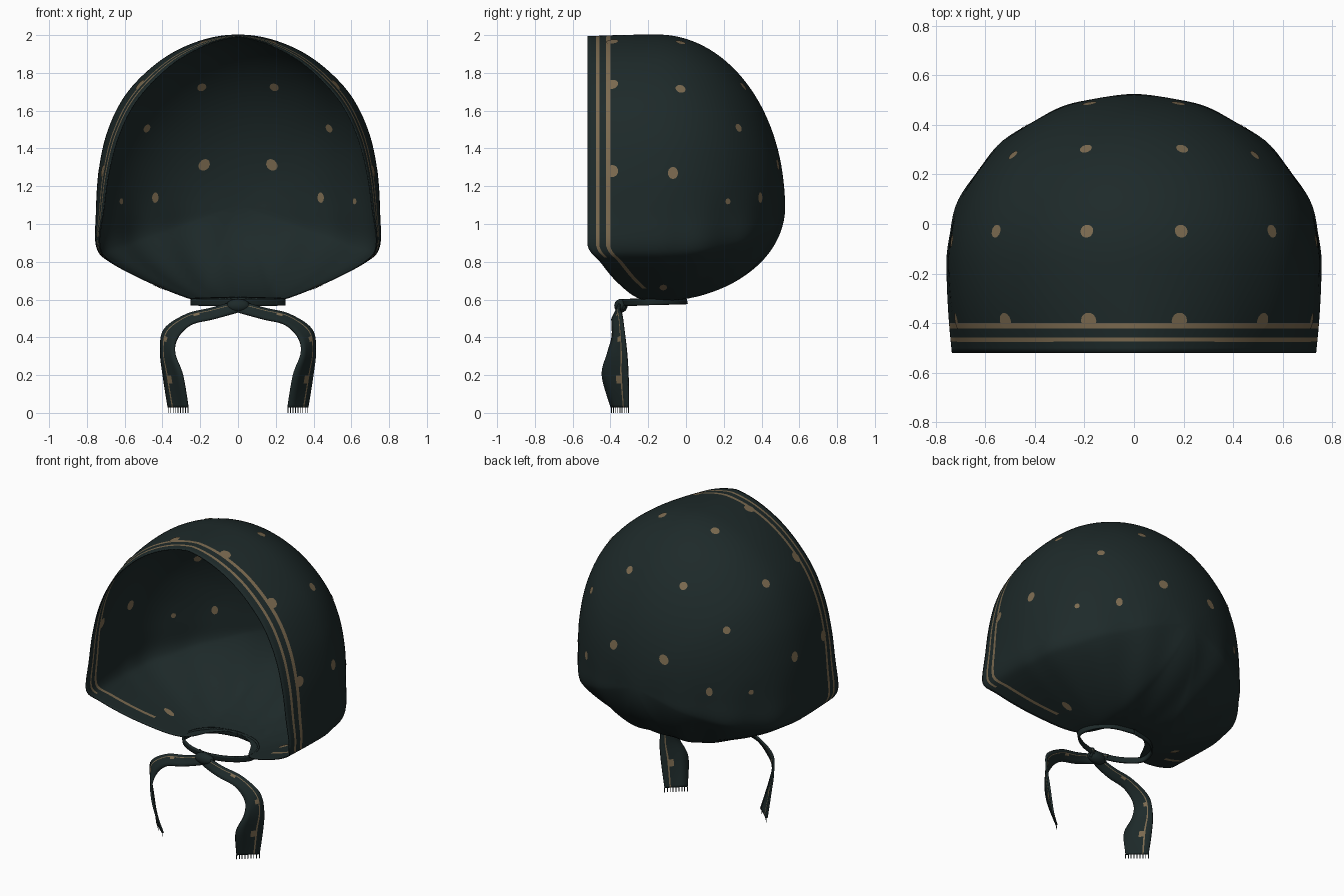
import bpy, bmesh, math
from mathutils import Vector

if "Cube" in bpy.data.objects:
    bpy.data.objects.remove(bpy.data.objects["Cube"])

def material(name, rgb):
    m = bpy.data.materials.new(name)
    m.diffuse_color = (*rgb, 1)
    m.use_nodes = True
    m.node_tree.nodes["Principled BSDF"].inputs["Base Color"].default_value = m.diffuse_color
    return m

TEAL = material("dark teal cloth", (0.0125, 0.0225, 0.0225))
TAN = material("tan print", (0.20, 0.145, 0.08))

def spline(keys, t):
    """Catmull-Rom through keys, t measured in key steps"""
    n = len(keys) - 1
    i = min(max(int(math.floor(t)), 0), n - 1)
    f = t - i
    p = [Vector(keys[min(max(j, 0), n)]) for j in (i - 1, i, i + 1, i + 2)]
    return 0.5 * (2 * p[1] + (p[2] - p[0]) * f + (2 * p[0] - 5 * p[1] + 4 * p[2] - p[3]) * f * f
                  + (3 * p[1] - p[0] - 3 * p[2] + p[3]) * f ** 3)

def finish(name, bm, smooth=True):
    me = bpy.data.meshes.new(name)
    bm.to_mesh(me)
    bm.free()
    me.materials.append(TEAL)
    me.materials.append(TAN)
    for p in me.polygons:
        p.use_smooth = smooth
    ob = bpy.data.objects.new(name, me)
    bpy.context.collection.objects.link(ob)
    return ob

def thicken(ob, t):
    mod = ob.modifiers.new("cloth thickness", 'SOLIDIFY')
    mod.thickness = t
    mod.offset = 0

# ---- hood: half outline seen from the front (x, z) and y where the cloth ends
HALF = [(0, 2.0, -.52), (.2, 1.968, -.52), (.4, 1.87, -.52), (.58, 1.7, -.52),
        (.685, 1.5, -.52), (.735, 1.28, -.52), (.75, 1.05, -.52), (.748, .88, -.52),
        (.677, .8, -.455), (.466, .69, -.36), (.25, .605, -.24), (.14, .595, -.07), (0, .595, 0)]
N = len(HALF) - 1
OUT = [(-x, z, y) for x, z, y in reversed(HALF)] + HALF[1:]
YC, ZC, RY = -.15, 1.1, .67
BACK = RY * math.pi / 2

def hood_point(u, y):
    ox, oz, _ = spline(OUT, u + N)
    ang = math.atan2(oz - ZC, abs(ox))
    if y > YC:
        k = math.sqrt(max(0, 1 - ((y - YC) / RY) ** 2))
    else:
        edge = .99 - .045 * math.cos(ang)
        if ang < 0:
            edge += (1 - edge) * min(1, -ang / .5)
        else:
            edge -= .035 * math.sin(2 * ang)
        k = 1 - (1 - edge) * min(1, (YC - y) / .37) ** 2
    x, z = ox * k, ZC + (oz - ZC) * k
    # gathers running up from the nape
    w = min(1, max(0, (1.2 - z) / .4)) * min(1, max(0, (y - YC) / .15))
    a = math.atan2(x, y - YC)
    g = 1 + .012 * w * math.cos(a * 15)
    return Vector((x * g, YC + (y - YC) * g, z))

def y_at(s):
    return YC + RY * math.cos(s / RY) if s < BACK else YC - (s - BACK)

def s_end(ye):
    return RY * math.acos((ye - YC) / RY) if ye > YC else BACK + YC - ye

bm = bmesh.new()
COLS, ROWS = 168, 40
TRIM = [.12, .098, .08, .062, .045, .02, 0]      # rows measured back from the hem
grid, ends = [], []
for c in range(COLS + 1):
    u = -N + 2 * N * c / COLS
    ye = min(.0, max(-.52, spline(OUT, u + N)[2]))
    L = s_end(ye)
    ss = [(L - .14) * r / ROWS for r in range(ROWS + 1)] + [L - t for t in TRIM]
    grid.append([bm.verts.new(hood_point(u, y_at(s))) for s in ss])
    ends.append(ye)
for c in range(COLS):
    for r in range(len(grid[0]) - 1):
        f = bm.faces.new((grid[c][r], grid[c + 1][r], grid[c + 1][r + 1], grid[c][r + 1]))
        # two printed stripes along the face opening, the outer one stops at the cheek
        if (r - ROWS == 1 and ends[c] < -.34) or (r - ROWS == 4 and ends[c] < -.48):
            f.material_index = 1
bmesh.ops.remove_doubles(bm, verts=bm.verts, dist=.0003)
bmesh.ops.recalc_face_normals(bm, faces=bm.faces)
thicken(finish("headscarf_hood", bm), .006)

# ---- printed dots on both faces of the cloth: angle over the side, y, radius, stretch
DOTS = [(78, -.39, .033, 1), (51, -.39, .033, 1), (14, -.39, .033, 1),
        (77.5, -.03, .027, 1), (48, -.03, .027, 1), (13, -.07, .027, 1.2), (-46, -.12, .02, 1.9),
        (73, .30, .025, 1), (40, .275, .023, 1), (2, .22, .016, 1),
        (50, .482, .028, 1.2), (5, .39, .02, 1.4)]
bm = bmesh.new()

def u_for(deg):
    def miss(u):
        p = spline(OUT, u + N)
        return abs(math.degrees(math.atan2(p[1] - ZC, p[0])) - deg)
    return min((i * N / 600 for i in range(1, 600)), key=miss)

for deg, y, rad, stretch in DOTS:
    u0 = u_for(deg)
    for side in (1, -1):
        u = u0 * side
        c = hood_point(u, y)
        t1 = (hood_point(u + .05, y) - hood_point(u - .05, y)).normalized()
        t2 = hood_point(u, y + .01) - hood_point(u, y - .01)
        n = t1.cross(t2).normalized()
        t2 = n.cross(t1)
        for off in (.0055, -.0055):
            bm.faces.new([bm.verts.new(c + n * off + rad * (stretch * math.cos(a) * t1 + math.sin(a) * t2))
                          for a in (i * math.tau / 14 for i in range(14))]).material_index = 1
finish("printed_dots", bm, False)

# ---- ribbons: keys are centre xyz + half-width vector xyz
def ribbon(name, keys, stripe=True, steps=8):
    bm = bmesh.new()
    cuts = [-1, -.4, .1, .45, .57, 1]
    rows = []
    for i in range((len(keys) - 1) * steps + 1):
        v = spline(keys, i / steps)
        p, w = Vector(v[:3]), Vector(v[3:])
        rows.append([bm.verts.new(p + w * c) for c in cuts])
    for i, (a, b) in enumerate(zip(rows, rows[1:])):
        for j in range(len(cuts) - 1):
            f = bm.faces.new((a[j], a[j + 1], b[j + 1], b[j]))
            # thin line with a blot now and then
            f.material_index = int(stripe and (j == 3 or (j == 2 and i % 14 in (6, 7))))
    thicken(finish(name, bm), .012)

# neck band running round the opening to the knot
ring = [(0, 0), (.14, -.03), (.225, -.11), (.24, -.22), (.14, -.3), (0, -.33)]
ring += [(-x, y) for x, y in reversed(ring[:-1])]
ribbon("neck_band", [(x, y, .594 + .03 * y, 0, -.004, .018) for x, y in ring], False)

# hanging tails with fringed ends
for side, name in ((1, "right"), (-1, "left")):
    path = [(-.06, -.32, .575, 0, .01, .025), (.03, -.36, .555, .01, .01, .028),
            (.14, -.37, .525, .005, .02, .028), (.26, -.365, .495, .012, .025, .026),
            (.355, -.36, .42, .035, .03, .022), (.372, -.365, .32, .036, .05, .005),
            (.345, -.375, .2, .05, .068, 0), (.317, -.35, .03, .052, .045, 0)]
    ribbon(name + "_tail", [(side * k[0], *k[1:3], side * k[3], *k[4:]) for k in path])
    bm = bmesh.new()
    for i in range(9):
        f = -1 + i / 4
        p = Vector((side * (.317 + .052 * f), -.35 + .045 * f, .03))
        d = Vector((side * .002, .002, 0))
        bm.faces.new([bm.verts.new(q) for q in (p - d, p + d, p + d - Vector((0, 0, .03)),
                                                p - d - Vector((0, 0, .03)))])
    finish(name + "_fringe", bm, False)

# knot
bm = bmesh.new()
bmesh.ops.create_uvsphere(bm, u_segments=20, v_segments=12, radius=1)
for v in bm.verts:
    v.co = Vector((v.co.x * .065, -.345 + v.co.y * .035, .567 + v.co.z * .036))
finish("knot", bm)
